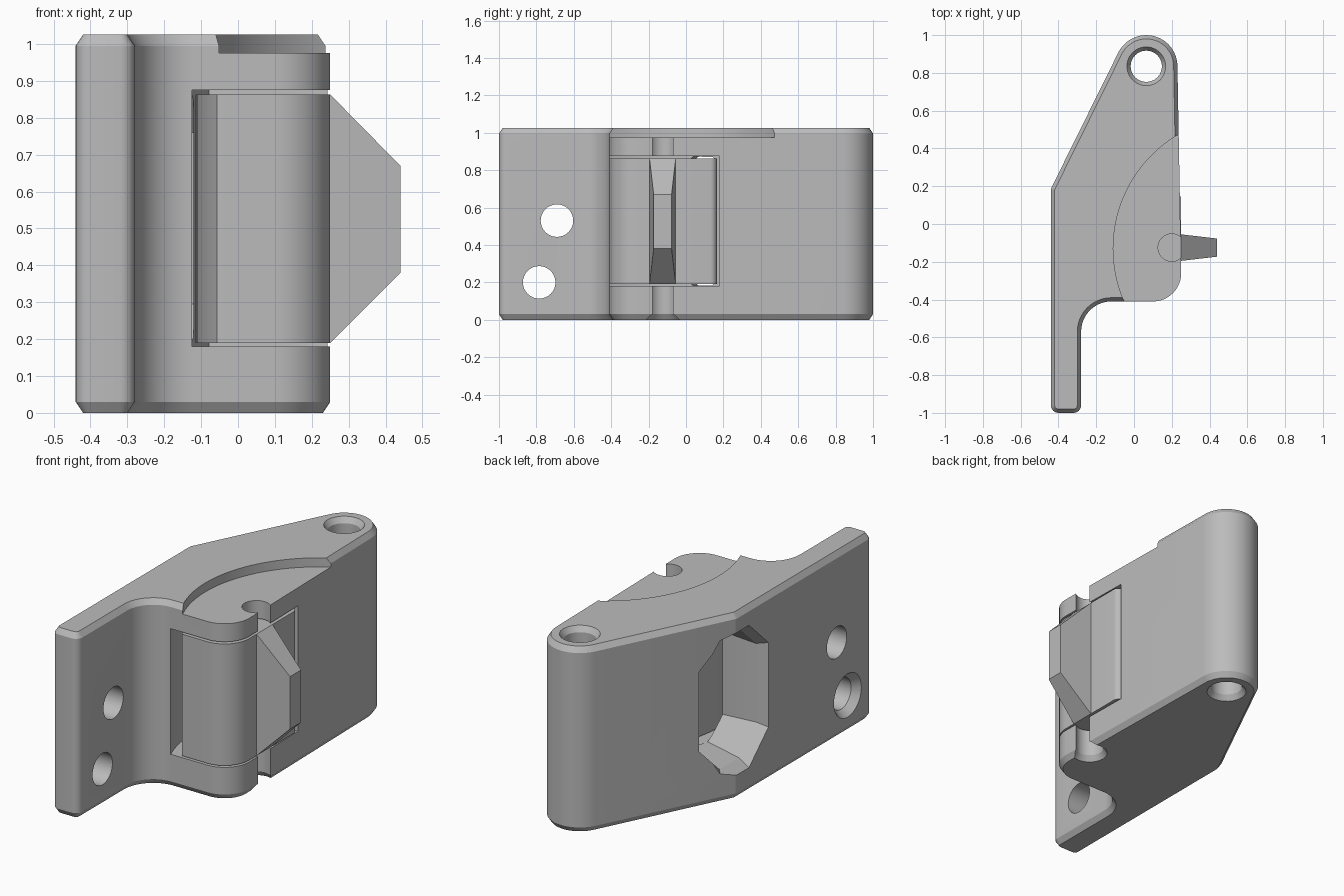
import bpy, bmesh, math
from mathutils import Vector

if "Cube" in bpy.data.objects:
    bpy.data.objects.remove(bpy.data.objects["Cube"])

grey = bpy.data.materials.new("plain grey")
grey.diffuse_color = (0.5, 0.5, 0.5, 1)
grey.use_nodes = True
grey.node_tree.nodes["Principled BSDF"].inputs["Base Color"].default_value = grey.diffuse_color


def arc(cx, cy, r, a0, a1, n=12):
    return [(cx + r * math.cos(math.radians(a0 + (a1 - a0) * i / n)),
             cy + r * math.sin(math.radians(a0 + (a1 - a0) * i / n))) for i in range(n + 1)]


def offset(pts, d):
    """Move a counter-clockwise outline inwards by d."""
    out = []
    for i, p in enumerate(pts):
        a, b, c = Vector(pts[i - 1]), Vector(p), Vector(pts[(i + 1) % len(pts)])
        u, v = (b - a).normalized(), (c - b).normalized()
        n1, n2 = Vector((-u.y, u.x)), Vector((-v.y, v.x))
        q = b + (n1 + n2) * d / (1 + n1.dot(n2))
        out.append((q.x, q.y))
    return out


def loft(name, rings):
    """Skin a closed solid through rings of 3D points."""
    bm = bmesh.new()
    vs = [[bm.verts.new(p) for p in r] for r in rings]
    n = len(rings[0])
    for a, b in zip(vs, vs[1:]):
        for i in range(n):
            bm.faces.new((a[i], a[(i + 1) % n], b[(i + 1) % n], b[i]))
    bm.faces.new(vs[0][::-1])
    bm.faces.new(vs[-1])
    bmesh.ops.recalc_face_normals(bm, faces=bm.faces)
    me = bpy.data.meshes.new(name)
    bm.to_mesh(me)
    bm.free()
    me.materials.append(grey)
    ob = bpy.data.objects.new(name, me)
    bpy.context.collection.objects.link(ob)
    return ob


def prism(name, layers):
    """layers: (outline, z) pairs."""
    return loft(name, [[(x, y, z) for x, y in pts] for pts, z in layers])


def cut(target, cutter):
    cutter.hide_render = True
    bpy.context.view_layer.objects.active = target
    m = target.modifiers.new("cut", 'BOOLEAN')
    m.operation, m.object, m.solver = 'DIFFERENCE', cutter, 'EXACT'
    bpy.ops.object.modifier_apply(modifier=m.name)
    bpy.data.objects.remove(cutter)


def smooth(ob):
    bpy.ops.object.select_all(action='DESELECT')
    ob.select_set(True)
    bpy.context.view_layer.objects.active = ob
    bpy.ops.object.shade_smooth_by_angle(angle=math.radians(25))


H = 1.025
# Housing outline: mounting tab, inside fillet, rounded nose, hinge barrel, slanted back
outline = (arc(-0.40, -0.96, 0.04, 180, 270, 6) + arc(-0.32, -0.96, 0.04, 270, 360, 6)
           + arc(-0.12, -0.57, 0.16, 180, 90) + arc(0.10, -0.26, 0.15, 270, 360)
           + arc(0.065, 0.835, 0.165, 1, 153, 24) + arc(-0.39, 0.175, 0.05, 153, 180, 4))
small = offset(outline, 0.02)
body = prism("housing", [(small, 0), (outline, 0.03), (outline, H - 0.03), (small, H)])

# Shallow curved recess in the top
sweep = arc(0.59, -0.13, 0.70, 90, 270, 64)
cut(body, prism("recess_cutter", [(sweep, 0.975), (sweep, 1.2)]))

# Pocket that holds the rocker, open at the front and right
pocket = ([(0.6, -0.6), (0.6, 0.18), (0.22, 0.18), (-0.10, 0.25)]
          + arc(0.585, -0.13, 0.763, 150, 207, 24) + [(-0.095, -0.6)])
cut(body, prism("pocket_cutter", [(pocket, 0.18), (pocket, 0.875)]))


# Flared eight-sided window through the back
def octagon(x, y0, y1, z0, z1, cy, cz):
    return [(x, y0 + cy, z0), (x, y1 - cy, z0), (x, y1, z0 + cz), (x, y1, z1 - cz),
            (x, y1 - cy, z1), (x, y0 + cy, z1), (x, y0, z1 - cz), (x, y0, z0 + cz)]


cut(body, loft("window_cutter", [octagon(-0.50, -0.115, 0.58, 0.09, 0.95, 0.19, 0.18),
                                 octagon(-0.38, -0.07, 0.40, 0.17, 0.885, 0.15, 0.14),
                                 octagon(-0.12, -0.07, 0.24, 0.185, 0.87, 0.10, 0.11)]))


# Hinge pin hole with chamfered mouths, and the slot at the nose
def hole(x, y, r, flare):
    big, fit = arc(x, y, r + flare, 0, 345, 23), arc(x, y, r, 0, 345, 23)
    return [(big, -0.1), (big, 0), (fit, 0.03), (fit, H - 0.03), (big, H), (big, 1.2)]


cut(body, prism("pin_cutter", hole(0.065, 0.835, 0.083, 0.02)))
cut(body, prism("slot_cutter", hole(0.20, -0.125, 0.073, 0.02)[:4] + [(arc(0.20, -0.125, 0.073, 0, 345, 23), 1.2)]))


# Mounting holes through the tab; the lower one is countersunk at the back
def ring(x, y, z, r):
    return [(x, a, b) for a, b in arc(y, z, r, 0, 348.75, 31)]


cut(body, loft("upper_hole_cutter", [ring(-0.6, -0.69, 0.53, 0.087), ring(0, -0.69, 0.53, 0.087)]))
cut(body, loft("lower_hole_cutter", [ring(-0.5, -0.785, 0.2, 0.12), ring(-0.44, -0.785, 0.2, 0.12),
                                     ring(-0.40, -0.785, 0.2, 0.087), ring(0, -0.785, 0.2, 0.087)]))
smooth(body)

# Rocker: rounded block that fills the pocket with a small gap all round
rocker_outline = (arc(0.10, -0.26, 0.15, 270, 360) + arc(0.215, 0.13, 0.035, 0, 90, 6)
                  + arc(0.585, -0.13, 0.70, 155, 203.5, 20))
rocker = prism("rocker", [(rocker_outline, 0.19), (rocker_outline, 0.863)])
smooth(rocker)


# Tapered blade sticking out of the rocker
def blade_ring(x, w, z0, z1):
    return [(x, -0.125 - w, z0), (x, -0.125 + w, z0), (x, -0.125 + w, z1), (x, -0.125 - w, z1)]


loft("blade", [blade_ring(0.20, 0.07, 0.19, 0.863), blade_ring(0.25, 0.07, 0.19, 0.863),
               blade_ring(0.44, 0.048, 0.38, 0.67)])
